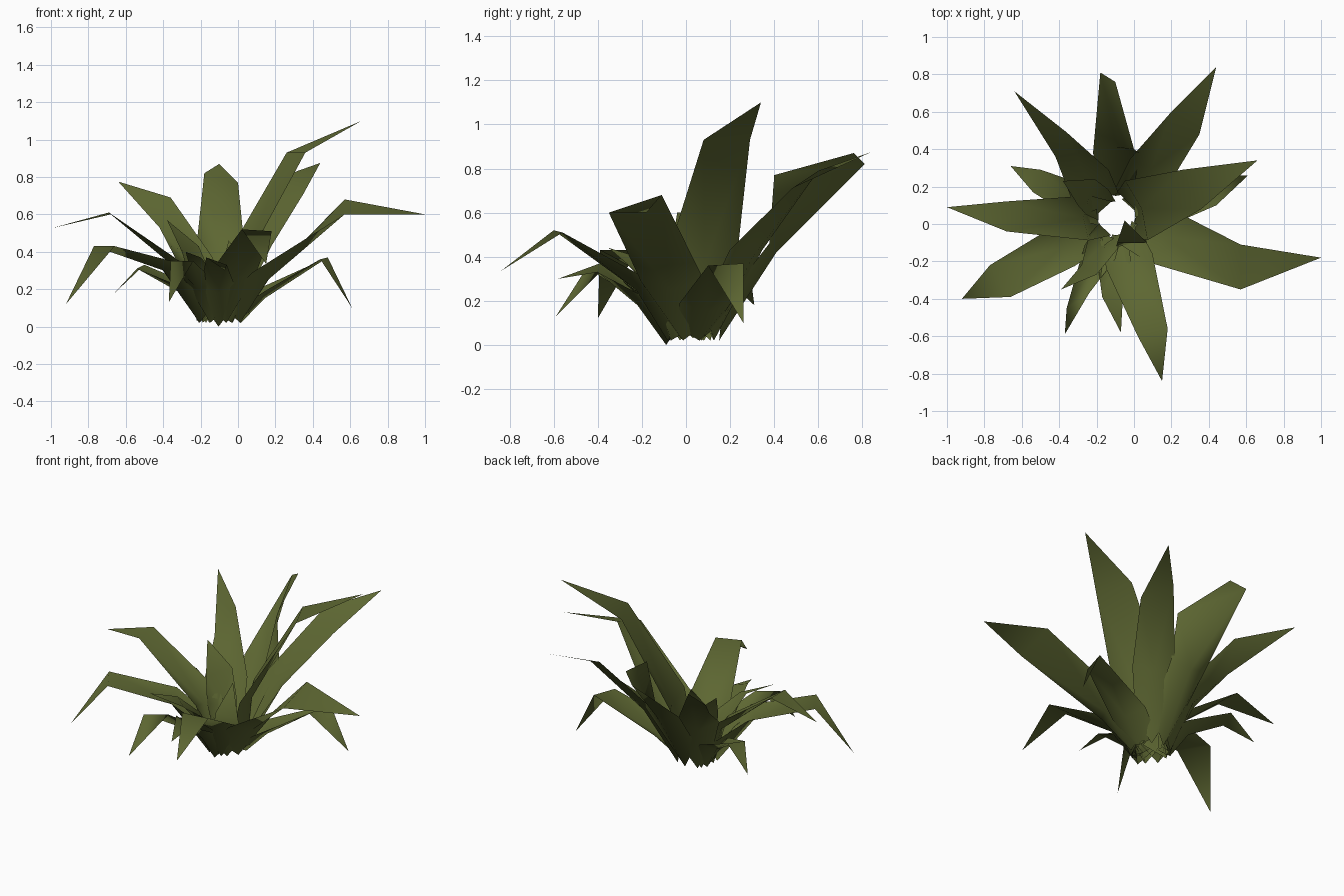
import bpy
from mathutils import Vector

# Remove the default cube
cube = bpy.data.objects.get("Cube")
if cube:
    bpy.data.objects.remove(cube, do_unlink=True)

# Single olive leaf colour
olive = bpy.data.materials.new("olive_green")
olive.use_nodes = True
olive_colour = (0.11, 0.135, 0.032, 1)
olive.diffuse_color = olive_colour
shader = olive.node_tree.nodes["Principled BSDF"]
shader.inputs["Base Color"].default_value = olive_colour
shader.inputs["Roughness"].default_value = 0.9

UP = Vector((0, 0, 1))
HUB = Vector((-0.1, 0.03, 0))


def leaf(name, tip, left, right, reach=0.24, width=0.2, height=0.25,
         root=0.02, collar=0.06):
    """One cupped blade: pointed root, collar, wide shoulder, bend, tip.

    left and right are the corners of the bend, seen looking outward;
    reach, width and height place the shoulder around the hub."""
    tip, left, right = Vector(tip), Vector(left), Vector(right)
    outward = (left + right) / 2 - HUB
    outward.z = 0
    outward.normalize()
    side = UP.cross(outward)
    base = HUB + outward * 0.12 + UP * root
    neck = HUB + outward * collar + UP * height * 0.42
    shoulder = HUB + outward * reach + UP * height
    rib = shoulder + outward * 0.03 - UP * 0.04
    half, neck_half = side * width / 2, side * width * 0.38
    points = [base, neck - neck_half, neck + neck_half, rib,
              shoulder - half, shoulder + half, right, left, tip]
    faces = [(0, 1, 4, 3), (0, 3, 5, 2), (3, 4, 6),
             (3, 6, 7), (3, 7, 5), (7, 6, 8)]
    mesh = bpy.data.meshes.new(name)
    mesh.from_pydata(points, [], faces)
    mesh.materials.append(olive)
    mesh.shade_smooth()
    blade = bpy.data.objects.new(name, mesh)
    bpy.context.collection.objects.link(blade)


# Tall blades at the back and left side
leaf("back_left_tall_leaf", tip=(0.44, 0.84, 0.875),
     left=(0.2, 0.6, 0.79), right=(0.35, 0.48, 0.71),
     reach=0.3, width=0.25, height=0.43, collar=0.13)
leaf("back_tall_leaf", tip=(-0.1, 0.76, 0.87),
     left=(-0.18, 0.81, 0.82), right=(0, 0.4, 0.77),
     reach=0.35, width=0.25, height=0.46, collar=0.14)
leaf("back_right_tall_leaf", tip=(-0.64, 0.71, 0.775),
     left=(-0.42, 0.36, 0.53), right=(-0.36, 0.49, 0.69),
     reach=0.23, width=0.25, height=0.37, collar=0.1)
leaf("left_tallest_leaf", tip=(0.66, 0.34, 1.1),
     left=(0.26, 0.29, 0.93), right=(0.36, 0.08, 0.93),
     reach=0.12, width=0.34, height=0.4)

# Long spreading blades
leaf("left_long_leaf", tip=(1, -0.18, 0.6),
     left=(0.57, -0.11, 0.68), right=(0.57, -0.35, 0.6),
     reach=0.25, width=0.31, height=0.29)
leaf("right_long_leaf", tip=(-1, 0.09, 0.525),
     left=(-0.68, -0.04, 0.6), right=(-0.69, 0.12, 0.61),
     reach=0.14, width=0.24, height=0.3, root=0.03, collar=0.02)
leaf("front_long_leaf", tip=(0.15, -0.84, 0.335),
     left=(0.18, -0.56, 0.51), right=(0.02, -0.6, 0.52),
     reach=0.24, width=0.26, height=0.29)
leaf("front_right_long_leaf", tip=(-0.92, -0.4, 0.12),
     left=(-0.66, -0.39, 0.43), right=(-0.77, -0.22, 0.43),
     reach=0.31, width=0.24, height=0.34)

# Low drooping blades
leaf("left_drooping_leaf", tip=(0.61, 0.26, 0.1),
     left=(0.48, 0.26, 0.37), right=(0.44, 0.1, 0.36),
     reach=0.22, width=0.24, height=0.19)
leaf("right_drooping_leaf", tip=(-0.66, 0.31, 0.18),
     left=(-0.54, 0.17, 0.31), right=(-0.5, 0.29, 0.33),
     reach=0.2, width=0.19, height=0.22)
leaf("front_drooping_leaf", tip=(-0.07, -0.58, 0.3),
     left=(-0.06, -0.4, 0.33), right=(-0.17, -0.39, 0.37),
     reach=0.22, width=0.18, height=0.22, root=0)
leaf("front_right_drooping_leaf", tip=(-0.37, -0.59, 0.13),
     left=(-0.24, -0.37, 0.35), right=(-0.36, -0.45, 0.35),
     reach=0.2, width=0.18, height=0.22)

# Young inner blades
leaf("front_right_young_leaf", tip=(-0.39, -0.35, 0.44),
     left=(-0.2, -0.27, 0.37), right=(-0.28, -0.22, 0.4),
     reach=0.14, width=0.17)
leaf("back_right_young_leaf", tip=(-0.38, 0.23, 0.57),
     left=(-0.3, 0.1, 0.4), right=(-0.21, 0.24, 0.43),
     reach=0.13, width=0.18, height=0.26)
leaf("inner_young_leaf", tip=(-0.05, 0.02, 0.46),
     left=(0.07, -0.1, 0.3), right=(-0.09, -0.1, 0.3),
     reach=0.13, width=0.17, height=0.17)
